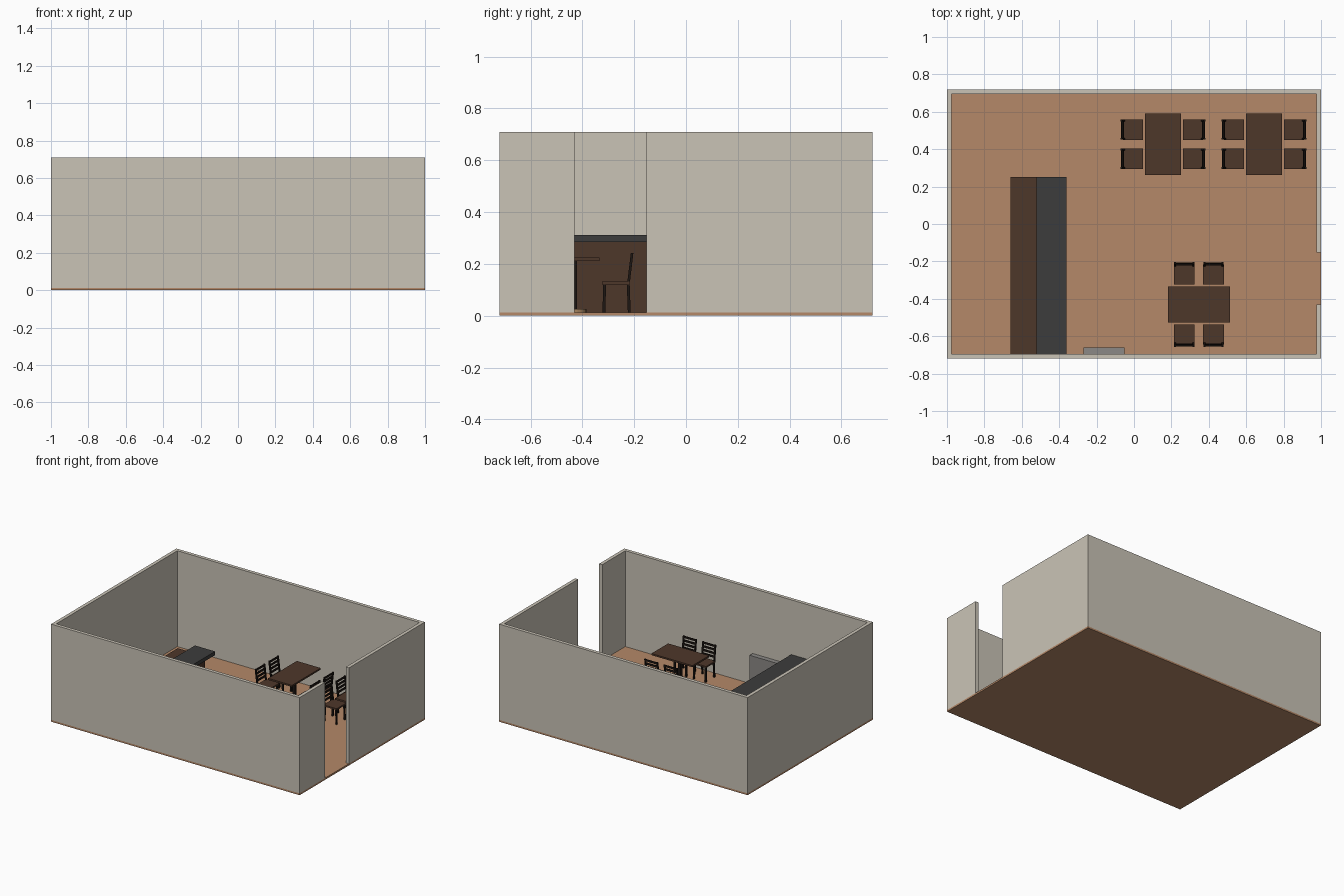
import bpy, bmesh
from math import pi
from mathutils import Matrix, Vector

if "Cube" in bpy.data.objects:
    bpy.data.objects.remove(bpy.data.objects["Cube"])


def material(name, rgb):
    m = bpy.data.materials.new(name)
    m.diffuse_color = (*rgb, 1)
    m.use_nodes = True
    m.node_tree.nodes["Principled BSDF"].inputs["Base Color"].default_value = m.diffuse_color
    return m


PLASTER = material("plaster", (0.59, 0.55, 0.47))
FLOOR = material("floor_wood", (0.46, 0.25, 0.14))
WOOD = material("dark_wood", (0.076, 0.038, 0.023))
BLACK = material("black_wood", (0.012, 0.008, 0.006))
STONE = material("dark_stone", (0.045, 0.045, 0.045))
METAL = material("grey_panel", (0.26, 0.25, 0.24))
BRASS = material("base_tan", (0.40, 0.24, 0.12))


def finish(name, bm, mat, matrix=None):
    bmesh.ops.recalc_face_normals(bm, faces=bm.faces)
    me = bpy.data.meshes.new(name)
    bm.to_mesh(me)
    bm.free()
    me.materials.append(mat)
    ob = bpy.data.objects.new(name, me)
    bpy.context.collection.objects.link(ob)
    if matrix is not None:
        ob.matrix_world = matrix
    return ob


def add_box(bm, x0, x1, y0, y1, z0, z1):
    size = (x1 - x0, y1 - y0, z1 - z0)
    mid = ((x0 + x1) / 2, (y0 + y1) / 2, (z0 + z1) / 2)
    bmesh.ops.create_cube(bm, size=1, matrix=Matrix.Translation(mid) @ Matrix.Diagonal((*size, 1)))


def box(name, mat, *dims, matrix=None):
    bm = bmesh.new()
    add_box(bm, *dims)
    return finish(name, bm, mat, matrix)


def add_bar(bm, a, b, w):
    # slanted square post: horizontal square sections at a and b
    rings = []
    for p in (a, b):
        rings.append([bm.verts.new(Vector(p) + Vector((sx * w / 2, sy * w / 2, 0)))
                      for sx, sy in ((-1, -1), (1, -1), (1, 1), (-1, 1))])
    lo, hi = rings
    bm.faces.new(lo)
    bm.faces.new(hi)
    for i in range(4):
        j = (i + 1) % 4
        bm.faces.new((lo[i], lo[j], hi[j], hi[i]))


FZ, H, T = 0.013, 0.71, 0.025   # floor level, wall top, wall thickness
X, Y = 1.0, 0.72

# Room shell: floor slab and one wall band left open at the doorway
box("floor", FLOOR, -X, X, -Y, Y, 0, FZ)
D0, D1 = -0.43, -0.153
outline = [(X, D1), (X, Y), (-X, Y), (-X, -Y), (X, -Y), (X, D0),
           (X - T, D0), (X - T, -Y + T), (-X + T, -Y + T), (-X + T, Y - T), (X - T, Y - T), (X - T, D1)]
bm = bmesh.new()
face = bm.faces.new([bm.verts.new((x, y, FZ)) for x, y in outline])
ext = bmesh.ops.extrude_face_region(bm, geom=[face])
bmesh.ops.translate(bm, vec=(0, 0, H - FZ), verts=[v for v in ext["geom"] if isinstance(v, bmesh.types.BMVert)])
finish("walls", bm, PLASTER)

# Serving counter: low work surface, front panel and raised bar top
CY0, CY1 = -Y + T, 0.25
box("counter_work_surface", WOOD, -0.66, -0.50, CY0, CY1, FZ, 0.255)
box("counter_front_panel", WOOD, -0.50, -0.44, CY0, CY1, FZ, 0.285)
box("counter_bar_top", STONE, -0.522, -0.36, CY0, CY1, 0.285, 0.312)

# Panel against the front wall
box("wall_panel", METAL, -0.27, -0.05, CY0, -0.66, FZ, 0.237)


def chair(m):
    # local frame: sitter faces -y, backrest at +y
    box("chair_seat", WOOD, -0.055, 0.055, -0.054, 0.054, 0.121, 0.132, matrix=m)
    bm = bmesh.new()
    for s in (-1, 1):
        add_bar(bm, (s * 0.047, -0.047, FZ), (s * 0.046, -0.044, 0.121), 0.011)
        add_bar(bm, (s * 0.047, 0.051, FZ), (s * 0.047, 0.047, 0.125), 0.011)
        add_bar(bm, (s * 0.049, 0.048, 0.125), (s * 0.049, 0.062, 0.243), 0.010)
    finish("chair_frame", bm, BLACK, m)
    bm = bmesh.new()
    for z in (0.155, 0.180, 0.205, 0.230):
        y = 0.048 + (z - 0.119) * 0.119
        add_box(bm, -0.052, 0.052, y - 0.003, y + 0.003, z - 0.002, z + 0.012)
    finish("chair_back_slats", bm, BLACK, m)


def dining_set(x, y, angle):
    # local frame: table long side along x, two chairs on each long side
    m = Matrix.Translation((x, y, 0)) @ Matrix.Rotation(angle, 4, 'Z')
    box("table_top", WOOD, -0.165, 0.165, -0.096, 0.096, 0.212, 0.224, matrix=m)
    box("table_column", BLACK, -0.010, 0.010, -0.010, 0.010, 0.024, 0.212, matrix=m)
    bm = bmesh.new()
    bmesh.ops.create_cone(bm, cap_ends=True, segments=24, radius1=0.045, radius2=0.045, depth=0.012,
                          matrix=Matrix.Translation((0, 0, FZ + 0.006)))
    finish("table_base", bm, BRASS, m)
    for cx in (-0.078, 0.078):
        for turn in (0, pi):
            chair(m @ Matrix.Rotation(turn, 4, 'Z') @ Matrix.Translation((cx, 0.16, 0)))


# Three dining sets
dining_set(0.155, 0.427, pi / 2)
dining_set(0.695, 0.427, pi / 2)
dining_set(0.347, -0.43, 0)
